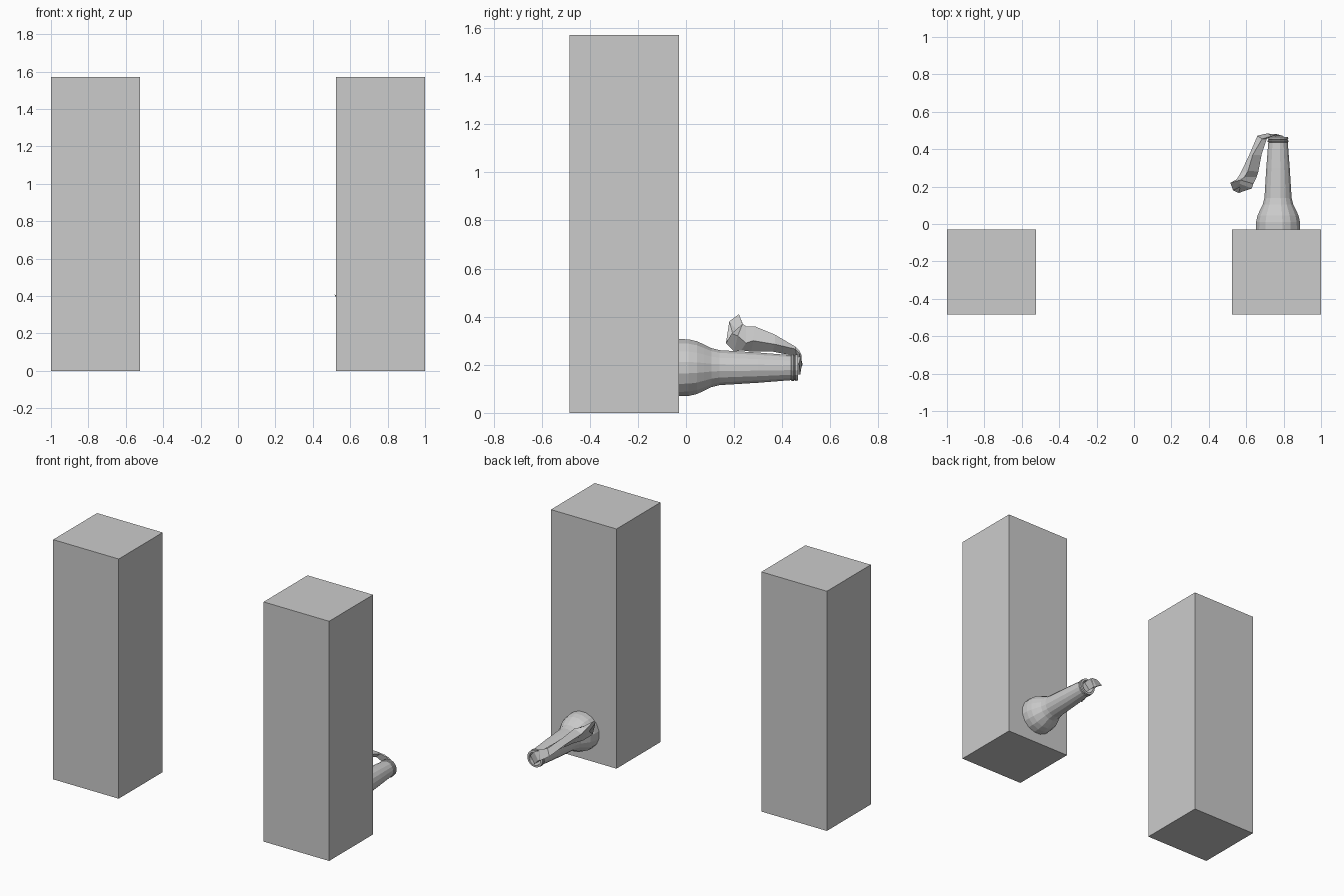
import bpy, bmesh, math
from mathutils import Vector


def finish(name, bm):
    bmesh.ops.recalc_face_normals(bm, faces=bm.faces[:])
    mesh = bpy.data.meshes.new(name)
    bm.to_mesh(mesh)
    bm.free()
    obj = bpy.data.objects.new(name, mesh)
    bpy.context.collection.objects.link(obj)
    return obj


def box(name, lo, hi):
    bm = bmesh.new()
    bmesh.ops.create_cube(bm, size=1)
    lo, hi = Vector(lo), Vector(hi)
    for v in bm.verts:
        v.co = (lo + hi) / 2 + v.co * (hi - lo)
    return finish(name, bm)


def skin(name, rings):
    """Join closed rings of points, capping both ends."""
    bm = bmesh.new()
    loops = [[bm.verts.new(p) for p in ring] for ring in rings]
    n = len(loops[0])
    for a, b in zip(loops, loops[1:]):
        for i in range(n):
            j = (i + 1) % n
            bm.faces.new((a[i], a[j], b[j], b[i]))
    bm.faces.new(loops[0])
    bm.faces.new(loops[-1])
    return finish(name, bm)


# Two tall pillars
box("left_pillar", (-1, -0.485, 0), (-0.525, -0.03, 1.57))
box("right_pillar", (0.525, -0.485, 0), (1, -0.03, 1.57))

# Bottle lying along y: (y, radius), body buried in the right pillar
profile = [(-0.36, 0.105), (-0.34, 0.12), (-0.03, 0.121), (0.01, 0.12),
           (0.045, 0.112), (0.075, 0.098), (0.105, 0.083), (0.14, 0.074),
           (0.30, 0.064), (0.437, 0.053), (0.44, 0.057), (0.447, 0.057),
           (0.45, 0.052), (0.455, 0.056), (0.465, 0.055), (0.466, 0.042),
           (0.40, 0.042)]
SIDES = 16
skin("bottle", [[(0.77 + r * math.cos(2 * math.pi * (i + 0.5) / SIDES), y,
                  0.188 + r * math.sin(2 * math.pi * (i + 0.5) / SIDES))
                 for i in range(SIDES)] for y, r in profile])

# Crumpled rag: sections of outer edge, top fold, inner edge, under fold
sections = [
    ((0.735, 0.43, 0.19), (0.765, 0.43, 0.225), (0.80, 0.43, 0.20), (0.77, 0.43, 0.155)),
    ((0.735, 0.475, 0.19), (0.755, 0.475, 0.235), (0.80, 0.47, 0.205), (0.765, 0.475, 0.16)),
    ((0.715, 0.485, 0.20), (0.735, 0.47, 0.26), (0.765, 0.48, 0.24), (0.735, 0.48, 0.19)),
    ((0.66, 0.472, 0.235), (0.685, 0.455, 0.275), (0.71, 0.455, 0.265), (0.68, 0.46, 0.235)),
    ((0.612, 0.36, 0.29), (0.635, 0.37, 0.325), (0.682, 0.37, 0.285), (0.64, 0.36, 0.255)),
    ((0.568, 0.27, 0.33), (0.61, 0.285, 0.36), (0.665, 0.28, 0.30), (0.625, 0.27, 0.255)),
    ((0.55, 0.24, 0.36), (0.59, 0.25, 0.36), (0.655, 0.25, 0.29), (0.60, 0.23, 0.26)),
    ((0.515, 0.22, 0.41), (0.57, 0.235, 0.37), (0.638, 0.215, 0.32), (0.60, 0.20, 0.255)),
    ((0.53, 0.18, 0.38), (0.565, 0.215, 0.34), (0.63, 0.19, 0.33), (0.56, 0.166, 0.29)),
]
skin("rag", sections)
